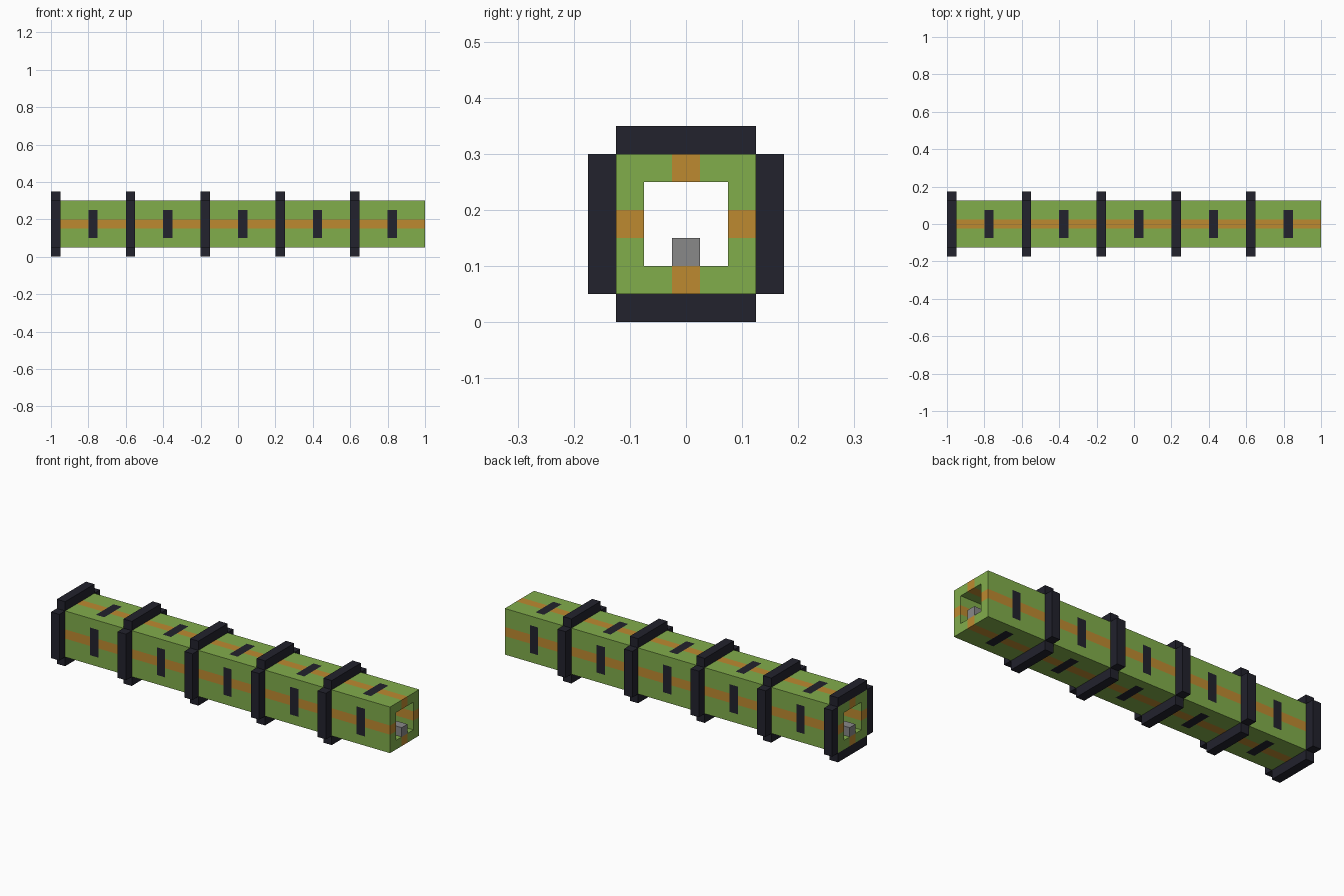
import bpy, bmesh
from mathutils import Matrix, Vector

if "Cube" in bpy.data.objects:
    bpy.data.objects.remove(bpy.data.objects["Cube"])

U = 0.05          # block size
MID = 3.5 * U     # height of the tube axis
STEP = 8          # blocks between collars


def material(name, rgb):
    m = bpy.data.materials.new(name)
    m.use_nodes = True
    col = (*rgb, 1)
    m.diffuse_color = col
    m.node_tree.nodes["Principled BSDF"].inputs["Base Color"].default_value = col
    return m


green = material("leaf green", (0.222, 0.418, 0.071))
orange = material("stripe orange", (0.515, 0.254, 0.030))
black = material("collar black", (0.016, 0.016, 0.026))
grey = material("rail grey", (0.246, 0.246, 0.246))


def make_object(name, bm, mats):
    me = bpy.data.meshes.new(name)
    bm.to_mesh(me)
    bm.free()
    for m in mats:
        me.materials.append(m)
    ob = bpy.data.objects.new(name, me)
    bpy.context.collection.objects.link(ob)
    return ob


def add_box(bm, centre, size):
    bmesh.ops.create_cube(bm, size=1, matrix=Matrix.Translation(centre) @ Matrix.Diagonal((*size, 1)))


# Hollow square tube: blocks of a 5 x 5 ring, split lengthwise at the dash marks
marks = [4 + STEP * i for i in range(5)]
stations = sorted({0, 40, *marks, *[m + 1 for m in marks]})
ring = {(j, k) for j in range(-2, 3) for k in range(-2, 3) if max(abs(j), abs(k)) == 2}


def block_colour(start, j, k):
    side = min(abs(j), abs(k))
    if start in marks and side <= 1:
        return 2
    return 1 if side == 0 else 0


bm = bmesh.new()


def add_quad(points, colour):
    verts = [bm.verts.new((x * U - 1, y * U, z * U + MID)) for x, y, z in points]
    bm.faces.new(verts).material_index = colour


for a, b in zip(stations, stations[1:]):
    for j, k in ring:
        colour = block_colour(a, j, k)
        # long faces wherever the neighbouring block is empty
        for dj, dk in ((1, 0), (0, 1), (-1, 0), (0, -1)):
            if (j + dj, k + dk) in ring:
                continue
            y, z = j + dj / 2, k + dk / 2
            y0, z0, y1, z1 = y + dk / 2, z - dj / 2, y - dk / 2, z + dj / 2
            add_quad([(a, y0, z0), (b, y0, z0), (b, y1, z1), (a, y1, z1)], colour)
        # end caps
        for x in (a, b):
            if x in (0, 40):
                add_quad([(x, j + s, k + t) for s, t in
                          ((-.5, -.5), (.5, -.5), (.5, .5), (-.5, .5))], colour)
bmesh.ops.remove_doubles(bm, verts=bm.verts, dist=0.001)
bmesh.ops.recalc_face_normals(bm, faces=bm.faces)
make_object("tube", bm, [green, orange, black])

# Collars: four bars around the tube, corners left open
for i in range(5):
    bm = bmesh.new()
    x = -1 + (STEP * i + 0.5) * U
    for s in (-1, 1):
        add_box(bm, Vector((x, 0, MID + s * 3 * U)), (U, 5 * U, U))
        add_box(bm, Vector((x, s * 3 * U, MID)), (U, U, 5 * U))
    make_object(f"collar_{i + 1}", bm, [black])

# Rail along the tube floor
bm = bmesh.new()
add_box(bm, Vector((0, 0, MID - U)), (2, U, U))
make_object("floor_rail", bm, [grey])
